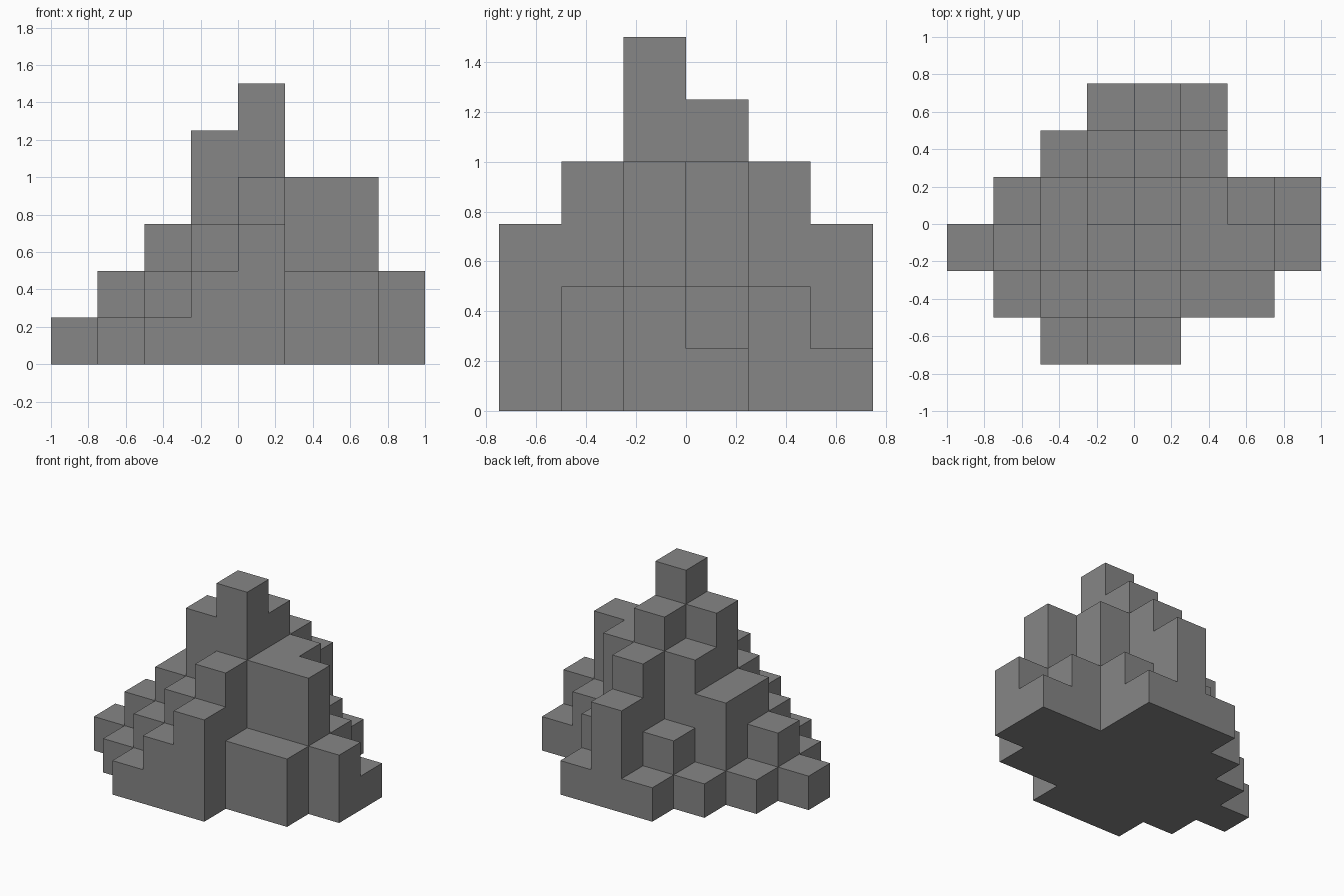
import bpy, bmesh

cube = bpy.data.objects.get("Cube")
if cube:
    bpy.data.objects.remove(cube, do_unlink=True)

STEP = 0.25
# Column heights in steps: rows run front to back, characters run left to right in x
ROWS = ["..123...",
        ".123422.",
        "12356442",
        ".1345421",
        "..1242..",
        "...131.."]


def height(i, j):
    if 0 <= j < len(ROWS) and 0 <= i < len(ROWS[j]) and ROWS[j][i] != ".":
        return int(ROWS[j][i])
    return 0


# Stone colour
stone = bpy.data.materials.new("grey stone")
stone.use_nodes = True
colour = (0.24, 0.24, 0.24, 1)
stone.diffuse_color = colour
stone.node_tree.nodes["Principled BSDF"].inputs["Base Color"].default_value = colour

bm = bmesh.new()


def quad(*corners):
    verts = []
    for x, y, z in corners:
        verts.append(bm.verts.new(((x - len(ROWS[0]) / 2) * STEP,
                                   (y - len(ROWS) / 2) * STEP, z * STEP)))
    bm.faces.new(verts)


# Outer skin of the stepped columns
for j in range(len(ROWS)):
    for i in range(len(ROWS[0])):
        h = height(i, j)
        if not h:
            continue
        ring = [(i, j), (i + 1, j), (i + 1, j + 1), (i, j + 1)]
        quad(*[(x, y, h) for x, y in ring])
        quad(*[(x, y, 0) for x, y in reversed(ring)])
        # Walls wherever the neighbouring column is lower
        for k, (di, dj) in enumerate([(0, -1), (1, 0), (0, 1), (-1, 0)]):
            a, b = ring[k], ring[(k + 1) % 4]
            for z in range(height(i + di, j + dj), h):
                quad((*a, z), (*b, z), (*b, z + 1), (*a, z + 1))

# Weld the skin and merge coplanar squares
bmesh.ops.remove_doubles(bm, verts=bm.verts, dist=0.001)
bmesh.ops.dissolve_limit(bm, angle_limit=0.01, verts=bm.verts, edges=bm.edges)

mesh = bpy.data.meshes.new("stepped_mound")
bm.to_mesh(mesh)
bm.free()
mesh.materials.append(stone)
mound = bpy.data.objects.new("stepped_mound", mesh)
bpy.context.collection.objects.link(mound)
